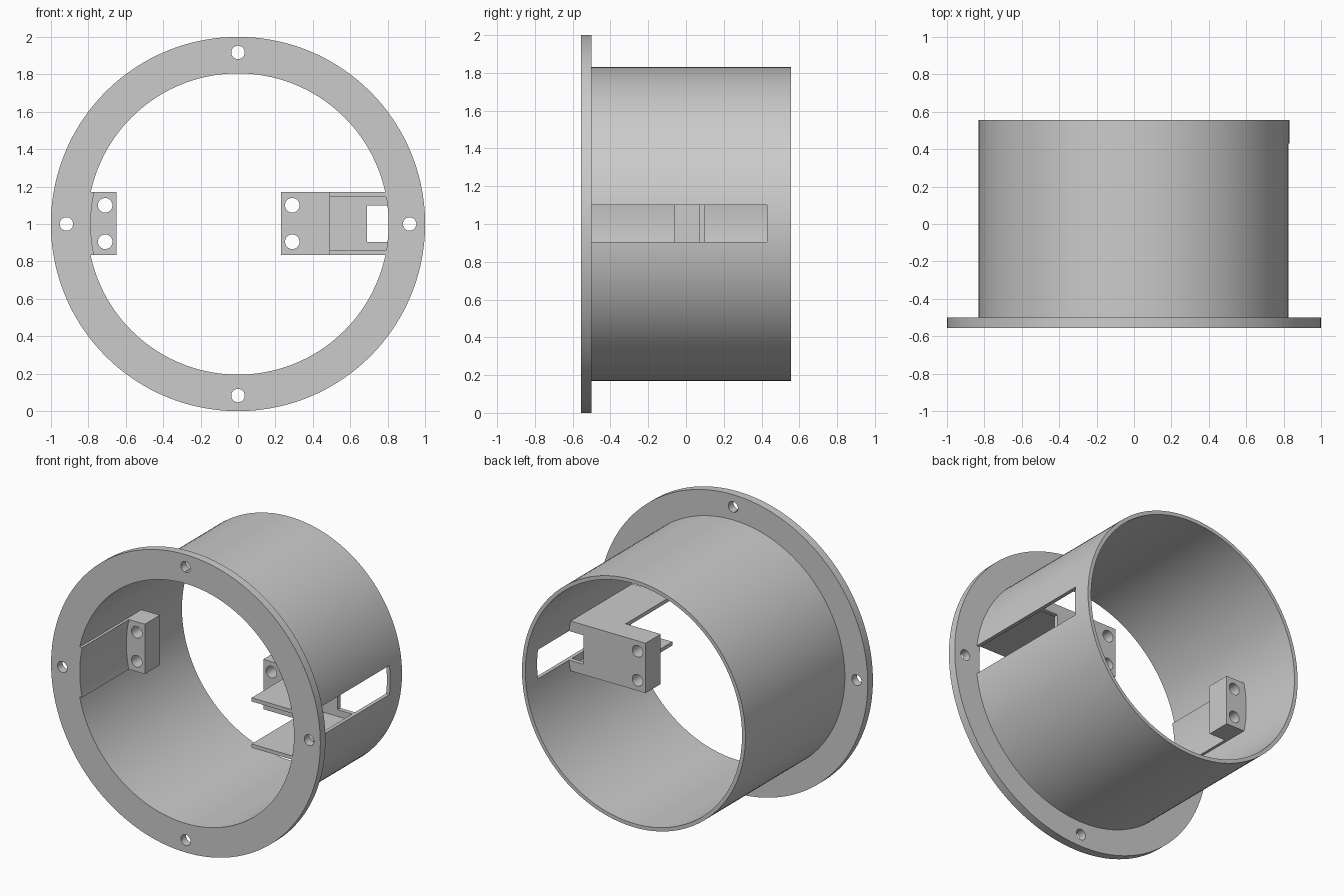
import bpy, bmesh, math
from mathutils import Matrix

if "Cube" in bpy.data.objects:
    bpy.data.objects.remove(bpy.data.objects["Cube"])

CZ = 1.0                       # height of the ring axis
FRONT, STEP, BACK = -0.555, -0.50, 0.555
R_IN = 0.805
grey = bpy.data.materials.new("plain grey")
grey.diffuse_color = (0.6, 0.6, 0.6, 1)
grey.use_nodes = True
grey.node_tree.nodes["Principled BSDF"].inputs["Base Color"].default_value = grey.diffuse_color


def finish(name, bm):
    bmesh.ops.recalc_face_normals(bm, faces=bm.faces)
    me = bpy.data.meshes.new(name)
    bm.to_mesh(me)
    bm.free()
    me.materials.append(grey)
    ob = bpy.data.objects.new(name, me)
    bpy.context.collection.objects.link(ob)
    return ob


def prism(name, pts, y0, y1):
    """Extrude an (x, z) outline along y."""
    bm = bmesh.new()
    a = [bm.verts.new((x, y0, z)) for x, z in pts]
    b = [bm.verts.new((x, y1, z)) for x, z in pts]
    bm.faces.new(a)
    bm.faces.new(b[::-1])
    n = len(pts)
    for i in range(n):
        bm.faces.new((a[i], b[i], b[(i + 1) % n], a[(i + 1) % n]))
    return finish(name, bm)


def box(name, x0, x1, y0, y1, z0, z1):
    return prism(name, [(x0, z0), (x1, z0), (x1, z1), (x0, z1)], y0, y1)


def lathe(name, profile, n=144):
    """Revolve a closed (radius, y) outline about the ring axis."""
    bm = bmesh.new()
    rings = []
    for i in range(n):
        t = 2 * math.pi * i / n
        rings.append([bm.verts.new((r * math.cos(t), y, CZ + r * math.sin(t))) for r, y in profile])
    m = len(profile)
    for i in range(n):
        p, q = rings[i], rings[(i + 1) % n]
        for j in range(m):
            k = (j + 1) % m
            bm.faces.new((p[j], p[k], q[k], q[j]))
    return finish(name, bm)


def holes(places, r, y0, y1):
    """Round cutters along y."""
    out = []
    for x, z in places:
        bm = bmesh.new()
        mat = Matrix.Translation((x, (y0 + y1) / 2, z)) @ Matrix.Rotation(math.pi / 2, 4, 'X')
        bmesh.ops.create_cone(bm, cap_ends=True, segments=32, radius1=r, radius2=r,
                              depth=y1 - y0, matrix=mat)
        out.append(finish("cutter", bm))
    return out


def combine(ob, tools, op='DIFFERENCE'):
    """Apply booleans and remove the helpers."""
    for t in tools:
        t.hide_render = True
        mod = ob.modifiers.new("cut", 'BOOLEAN')
        mod.operation, mod.solver, mod.object = op, 'EXACT', t
    dg = bpy.context.evaluated_depsgraph_get()
    me = bpy.data.meshes.new_from_object(ob.evaluated_get(dg))
    ob.modifiers.clear()
    ob.data = me
    for t in tools:
        bpy.data.objects.remove(t)


def arc(r, z0, z1, side, n=12):
    """Points on a wall circle between two heights."""
    zs = [z0 + (z1 - z0) * i / n for i in range(n + 1)]
    return [(side * math.sqrt(r * r - (z - CZ) ** 2), z) for z in zs]


def slot():
    return box("cutter", 0.69, 0.95, STEP, 0.43, 0.905, 1.10)


Z0, Z1 = 0.835, 1.17
R_WALL = R_IN + 0.005          # parts sink slightly into the wall

# flanged tube with four mounting holes and a side slot
ring = lathe("flanged_tube", [(R_IN, FRONT), (1, FRONT), (1, STEP), (0.83, STEP),
                              (0.83, BACK), (R_IN, BACK)])
spots = [(0.917 * math.cos(i * math.pi / 2), CZ + 0.917 * math.sin(i * math.pi / 2)) for i in range(4)]
combine(ring, holes(spots, 0.036, FRONT - 0.1, STEP + 0.1) + [slot()])

# thin curved pad on the left wall
pad = prism("left_wall_pad", arc(R_WALL, Z0, Z1, -1) + arc(0.787, Z1, Z0, -1), FRONT, 0.0)

# left screw block
block = prism("left_screw_block", arc(R_WALL, Z0, Z1, -1) + [(-0.65, Z1), (-0.65, Z0)], -0.06, 0.10)
combine(block, holes([(-0.71, 1.10), (-0.71, 0.905)], 0.039, -0.2, 0.3))

# right bracket: two long arms, a rear wall and a screw block
bracket = prism("right_bracket", arc(R_WALL, Z0, Z1, 1) + [(0.49, Z1), (0.49, Z0)], FRONT, 0.10)
combine(bracket, [box("cutter", 0.40, 0.95, -0.7, 0.07, 0.86, 1.145)])
combine(bracket, [box("body", 0.23, 0.49, -0.06, 0.10, Z0, Z1)], 'UNION')
combine(bracket, [slot()] + holes([(0.29, 1.10), (0.29, 0.905)], 0.039, -0.2, 0.3))

# smooth the round walls, keep the edges crisp
for ob in (ring, pad, block, bracket):
    bpy.ops.object.select_all(action='DESELECT')
    ob.select_set(True)
    bpy.context.view_layer.objects.active = ob
    bpy.ops.object.shade_smooth_by_angle(angle=math.radians(30))
